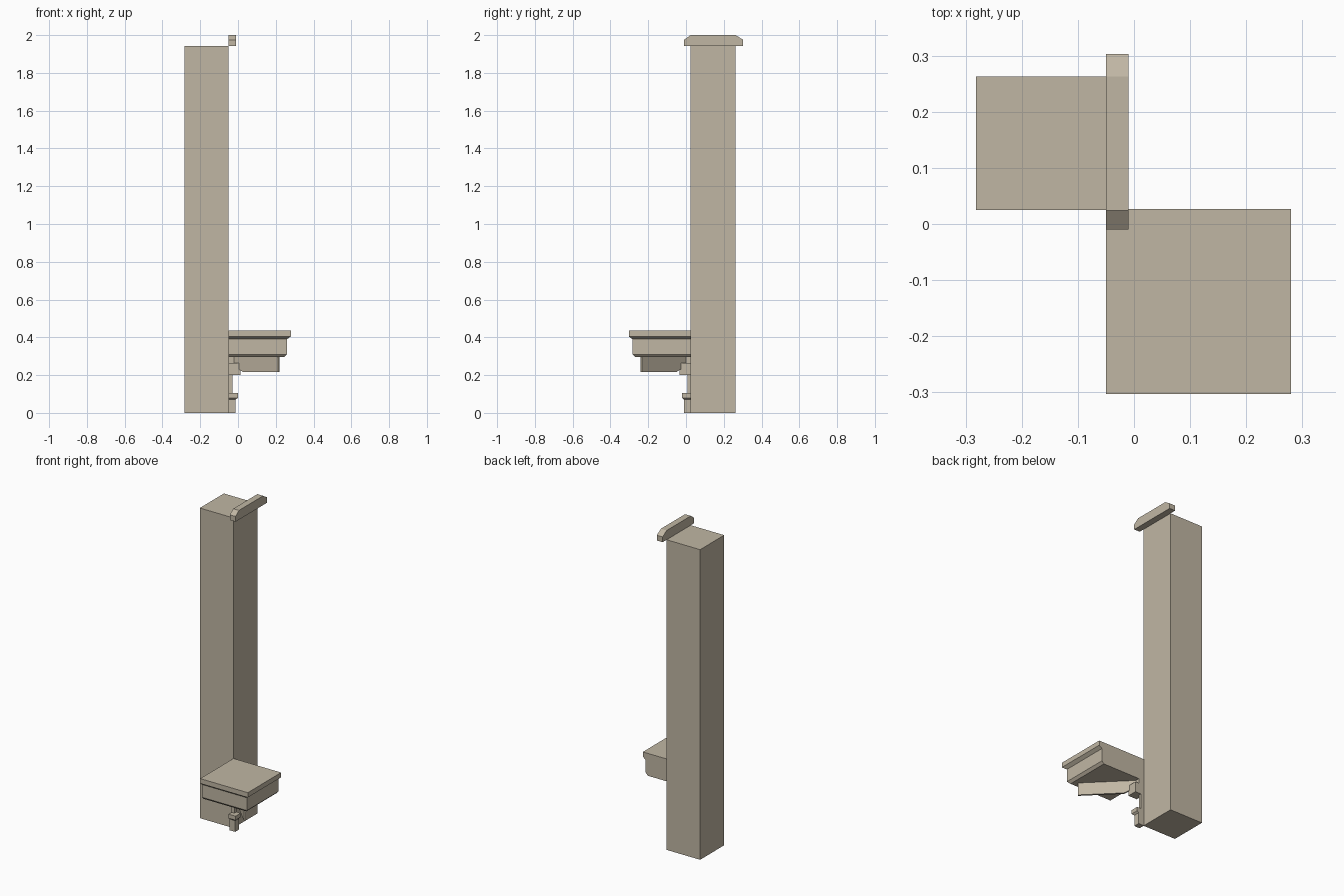
import bpy

if "Cube" in bpy.data.objects:
    bpy.data.objects.remove(bpy.data.objects["Cube"])

CX, CY = -0.05, 0.027  # shared inner corner of the column and moulded parts

stone = bpy.data.materials.new("warm_stone")
stone.diffuse_color = (0.53, 0.47, 0.37, 1)
stone.use_nodes = True
stone.node_tree.nodes["Principled BSDF"].inputs["Base Color"].default_value = stone.diffuse_color


def make(name, verts, faces):
    mesh = bpy.data.meshes.new(name)
    mesh.from_pydata(verts, [], faces)
    mesh.materials.append(stone)
    obj = bpy.data.objects.new(name, mesh)
    bpy.context.collection.objects.link(obj)
    return obj


def loft(name, rings):
    """Skin a list of equal-length rings and close both ends."""
    n = len(rings[0])
    verts = [v for ring in rings for v in ring]
    faces = [tuple(reversed(range(n))),
             tuple(range(len(verts) - n, len(verts)))]
    for r in range(len(rings) - 1):
        for i in range(n):
            j = (i + 1) % n
            faces.append((r * n + i, r * n + j, (r + 1) * n + j, (r + 1) * n + i))
    return make(name, verts, faces)


def corner_stack(name, levels):
    """Moulding with two flat back sides; levels are (height, reach), rising."""
    return loft(name, [[(CX, CY - e, z), (CX + e, CY - e, z),
                        (CX + e, CY, z), (CX, CY, z)] for z, e in levels])


# Tall square column
loft("column", [[(-0.282, 0.025, z), (CX, 0.025, z),
                 (CX, 0.263, z), (-0.282, 0.263, z)] for z in (0, 1.942)])

# Bevelled strip at the top of the column
profile = [(-0.01, 1.942), (0.303, 1.942), (0.303, 1.975),
           (0.263, 2.0), (0.024, 2.0), (-0.01, 1.975)]
loft("top_strip", [[(x, y, z) for y, z in profile] for x in (CX, -0.01)])

# Moulded ledge
corner_stack("ledge", [(0.295, 0.295), (0.31, 0.31), (0.39, 0.31),
                       (0.405, 0.33), (0.435, 0.33)])

# Small corner post with foot, ring, shaft and block
corner_stack("post_foot", [(0, 0.038), (0.07, 0.038)])
corner_stack("post_ring", [(0.07, 0.038), (0.08, 0.049), (0.105, 0.049)])
corner_stack("post_shaft", [(0.105, 0.02), (0.2, 0.02)])
corner_stack("post_block", [(0.2, 0.062), (0.265, 0.062)])
corner_stack("post_neck", [(0.265, 0.036), (0.295, 0.036)])

# Thin diagonal bracket below the ledge
T = 0.004
outline = [(0.03, 0.3), (0.265, 0.3), (0.265, 0.217), (0.08, 0.217), (0.03, 0.25)]
loft("diagonal_bracket", [[(CX + d + s, CY - d + s, z) for d, z in outline]
                          for s in (T, -T)])
